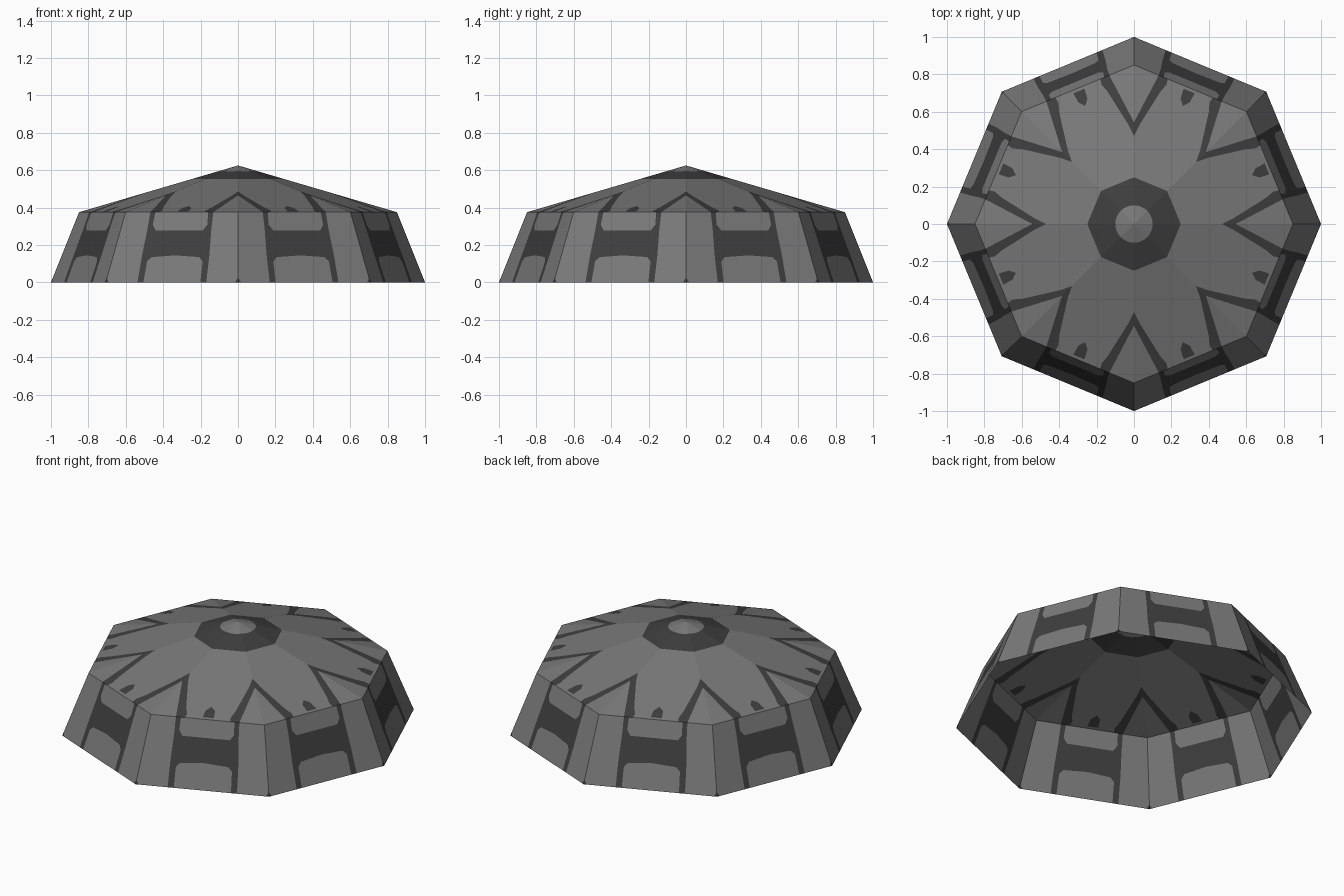
import bpy, bmesh, math
from mathutils import Vector

if "Cube" in bpy.data.objects:
    bpy.data.objects.remove(bpy.data.objects["Cube"])

RIM, RIM_Z, TOP_Z = 0.85, 0.375, 0.625


def material(name, v):
    m = bpy.data.materials.new(name)
    m.diffuse_color = (v, v, v, 1)
    m.use_nodes = True
    m.node_tree.nodes["Principled BSDF"].inputs["Base Color"].default_value = m.diffuse_color
    return m


def place(u, s, side, flip):
    """u: 0 at an octagon corner, 1 at mid facet.
    s: 0-1 up the wall, 1-2 up the roof to the apex."""
    if s <= 1:
        r, z = 1 - (1 - RIM) * s, RIM_Z * s
    else:
        r, z = RIM * (2 - s), RIM_Z + (TOP_Z - RIM_Z) * (s - 1)
    c = math.cos(math.pi / 4)
    x, y = r * (1 + (c - 1) * u / 2), r * c * u / 2 * flip
    a = side * math.pi / 4
    return Vector((x * math.cos(a) - y * math.sin(a),
                   x * math.sin(a) + y * math.cos(a), z))


# Panels of one half facet: (material index, outline); 0 = light, 1 = dark
panels = [
    # wall: corner nick, corner panel, H-shaped band, lower and upper panels
    (1, [(0, 0), (.05, 0), (0, .06)]),
    (0, [(.05, 0), (.48, 0), (.46, .385), (.455, .75), (.44, 1), (0, 1), (0, .06)]),
    (1, [(.48, 0), (.57, 0), (.56, .3), (.62, .36), (1, .385), (1, .74), (.6, .74),
         (.53, .82), (.53, 1), (.44, 1), (.455, .75), (.46, .385)]),
    (0, [(.57, 0), (1, 0), (1, .385), (.62, .36), (.56, .3)]),
    (0, [(.53, .82), (.6, .74), (1, .74), (1, 1), (.53, 1)]),
    # roof: arrow tip, its dark outline, main field, centre mark
    (0, [(0, 1), (.44, 1), (0, 1.36)]),
    (1, [(.44, 1), (.6, 1), (.6, 1.04), (.52, 1.1), (.157, 1.36), (0, 1.447), (0, 1.36)]),
    (0, [(.6, 1), (1, 1), (1, 1.02), (.9, 1.02), (.91, 1.09), (1, 1.13), (1, 1.706),
         (0, 1.706), (0, 1.447), (.157, 1.36), (.52, 1.1), (.6, 1.04)]),
    (1, [(.9, 1.02), (1, 1.02), (1, 1.13), (.91, 1.09)]),
    # crown: dark octagon ring and light round centre
    (1, [(0, 1.706), (1, 1.706), (1, 1.873), (.5, 1.875), (0, 1.882)]),
    (0, [(0, 1.882), (.5, 1.875), (1, 1.873), (0, 2)]),
]

# Repeat the half facet, mirrored, around all eight corners
bm = bmesh.new()
for side in range(8):
    for flip in (1, -1):
        for mat, outline in panels:
            f = bm.faces.new([bm.verts.new(place(u, s, side, flip)) for u, s in outline])
            f.material_index = mat
            f.normal_update()
            if f.normal.dot(f.calc_center_median() - Vector((0, 0, .1))) < 0:
                f.normal_flip()
bmesh.ops.remove_doubles(bm, verts=bm.verts, dist=1e-5)

mesh = bpy.data.meshes.new("dome_shell")
bm.to_mesh(mesh)
bm.free()
mesh.materials.append(material("light grey", 0.19))
mesh.materials.append(material("dark grey", 0.048))
bpy.context.collection.objects.link(bpy.data.objects.new("dome_shell", mesh))
